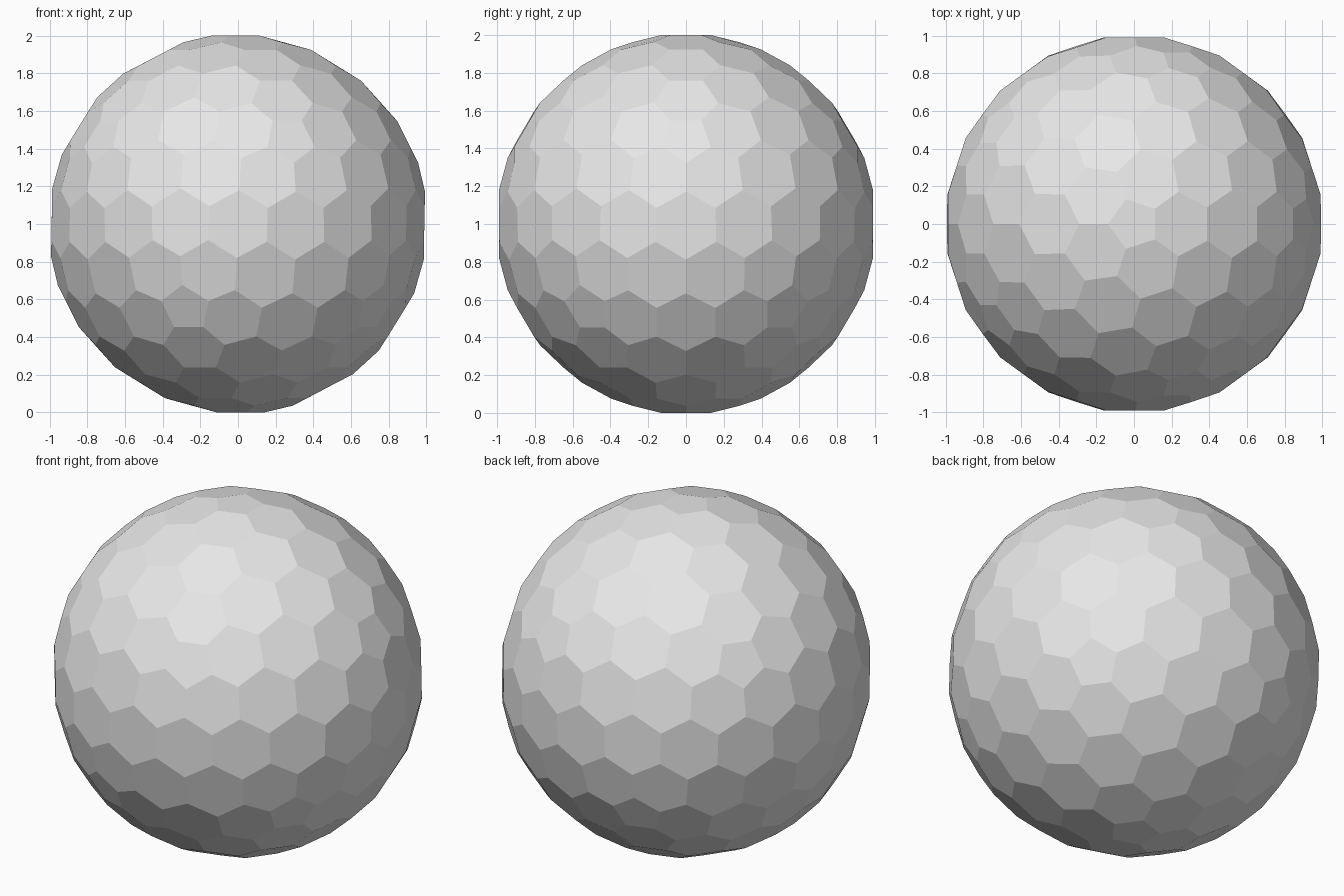
import bpy, bmesh, math
from mathutils import Vector

if "Cube" in bpy.data.objects:
    bpy.data.objects.remove(bpy.data.objects["Cube"])

# Source icosphere: its dual gives 12 pentagons and 150 hexagons
src = bmesh.new()
bmesh.ops.create_icosphere(src, subdivisions=3, radius=1.0)
src.verts.ensure_lookup_table()
src.faces.ensure_lookup_table()
src.verts.index_update()
src.faces.index_update()

# Panel corners sit at the triangle centres
corners = [f.calc_center_median() for f in src.faces]
scale = 1.0 / max(c.z for c in corners)

ball = bmesh.new()
bverts = [ball.verts.new(c * scale + Vector((0, 0, 1))) for c in corners]

# One flat panel around every source vertex, corners sorted by angle
for v in src.verts:
    n = v.co.normalized()
    u = n.orthogonal().normalized()
    w = n.cross(u)
    ring = sorted(v.link_faces, key=lambda f: math.atan2(
        corners[f.index].dot(w), corners[f.index].dot(u)))
    ball.faces.new([bverts[f.index] for f in ring])
ball.normal_update()

mesh = bpy.data.meshes.new("hex_panel_ball")
ball.to_mesh(mesh)
ball.free()
src.free()

grey = bpy.data.materials.new("light grey")
grey.diffuse_color = (0.8, 0.8, 0.8, 1.0)
grey.use_nodes = True
grey.node_tree.nodes["Principled BSDF"].inputs["Base Color"].default_value = grey.diffuse_color
mesh.materials.append(grey)

obj = bpy.data.objects.new("hex_panel_ball", mesh)
bpy.context.collection.objects.link(obj)
